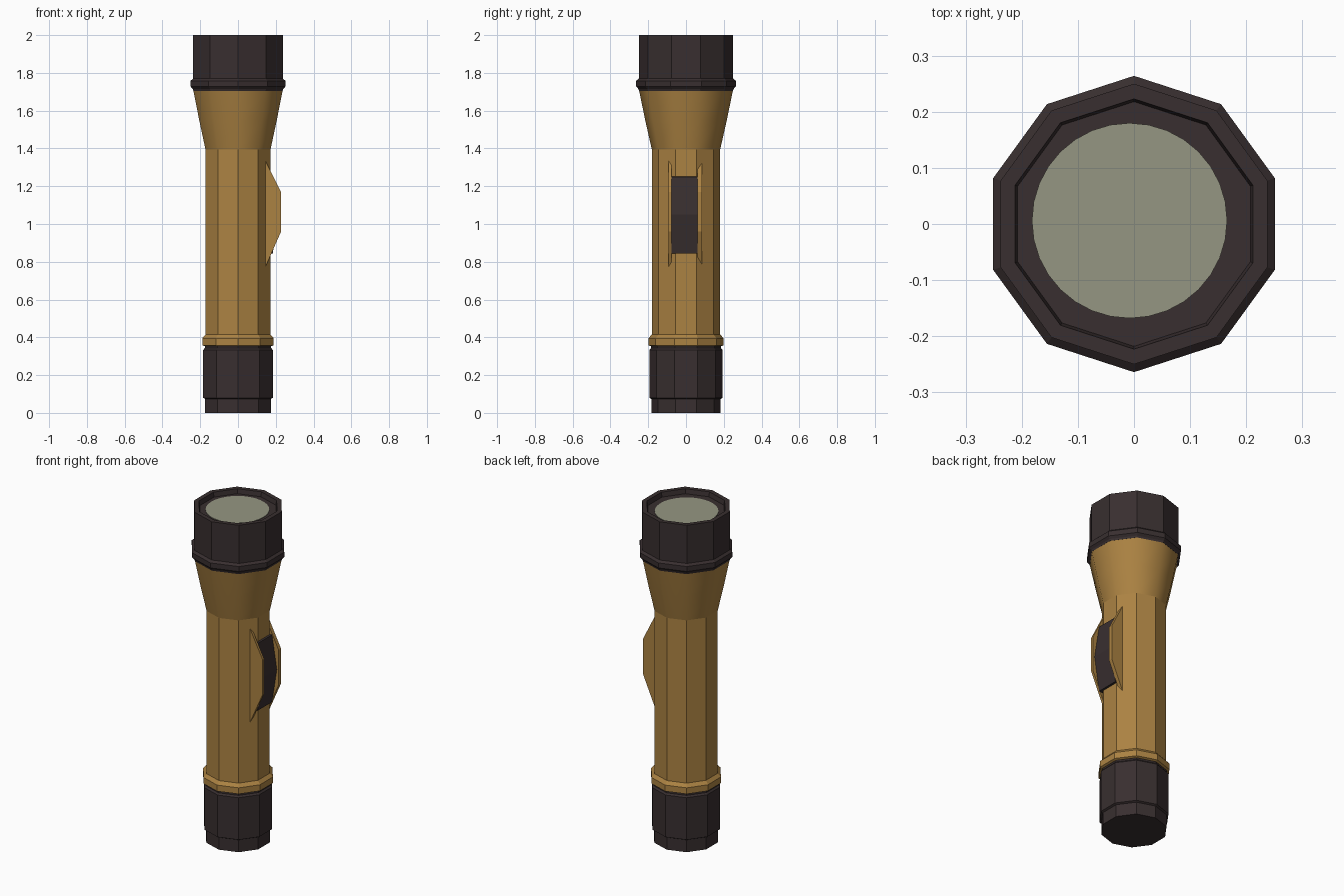
import bpy, bmesh, math

if "Cube" in bpy.data.objects:
    bpy.data.objects.remove(bpy.data.objects["Cube"])

SIDES = 10


def material(name, rgb):
    m = bpy.data.materials.new(name)
    m.diffuse_color = (*rgb, 1.0)
    m.use_nodes = True
    m.node_tree.nodes["Principled BSDF"].inputs["Base Color"].default_value = m.diffuse_color
    return m


yellow = material("ochre_yellow", (0.41, 0.225, 0.055))
black = material("dark_rubber", (0.040, 0.028, 0.029))
glass = material("grey_green_glass", (0.30, 0.305, 0.225))


def finish(bm, name, mat):
    bmesh.ops.recalc_face_normals(bm, faces=bm.faces)
    me = bpy.data.meshes.new(name)
    bm.to_mesh(me)
    bm.free()
    me.materials.append(mat)
    ob = bpy.data.objects.new(name, me)
    bpy.context.collection.objects.link(ob)
    return ob


def lathe(name, profile, mat, sides=SIDES, centre=(0, 0), smooth_above=None):
    """Stack of polygon rings (radius, z), capped at both ends, corner towards +y."""
    bm = bmesh.new()
    rings = []
    for r, z in profile:
        ring = []
        for k in range(sides):
            a = math.pi / 2 + 2 * math.pi * k / sides
            ring.append(bm.verts.new((centre[0] + r * math.cos(a),
                                      centre[1] + r * math.sin(a), z)))
        rings.append(ring)
    for lo, hi in zip(rings, rings[1:]):
        for k in range(sides):
            n = (k + 1) % sides
            f = bm.faces.new((lo[k], lo[n], hi[n], hi[k]))
            if smooth_above is not None:
                f.smooth = min(v.co.z for v in f.verts) > smooth_above
    bm.faces.new(rings[0])
    bm.faces.new(rings[-1])
    return finish(bm, name, mat)


def side_plate(name, outline, y0, y1, mat):
    """Extrude an (x, z) outline from y0 to y1."""
    bm = bmesh.new()
    face = bm.faces.new([bm.verts.new((x, y0, z)) for x, z in outline])
    ext = bmesh.ops.extrude_face_region(bm, geom=[face])
    moved = [e for e in ext["geom"] if isinstance(e, bmesh.types.BMVert)]
    bmesh.ops.translate(bm, verts=moved, vec=(0, y1 - y0, 0))
    return finish(bm, name, mat)


# Tail cap
lathe("tail_cap", [(0.183, 0.0), (0.183, 0.074), (0.194, 0.08), (0.194, 0.333),
                   (0.185, 0.343), (0.185, 0.358)], black)

# Collar, barrel and flared neck
lathe("barrel", [(0.188, 0.353), (0.199, 0.358), (0.199, 0.395), (0.181, 0.415),
                 (0.181, 1.395), (0.216, 1.55), (0.249, 1.71)],
      yellow, smooth_above=1.39)

# Head with ring and shallow recess
lathe("head_bezel", [(0.2485, 1.705), (0.252, 1.715), (0.264, 1.728), (0.264, 1.758),
                     (0.25, 1.77), (0.25, 2.0), (0.223, 2.0), (0.218, 1.972)], black)

# Lens plate
lathe("lens", [(0.174, 1.968), (0.174, 1.975)], glass, sides=32, centre=(-0.008, 0.006))

# Switch guards either side of the button
guard = [(0.14, 1.345), (0.228, 1.17), (0.228, 0.96), (0.145, 0.772), (0.12, 0.80), (0.12, 1.32)]
for name, y0, y1 in (("guard_front", -0.092, -0.077), ("guard_back", 0.061, 0.084)):
    side_plate(name, guard, y0, y1, yellow)

# Peaked switch button
side_plate("switch_button", [(0.13, 1.255), (0.184, 1.25), (0.216, 1.05), (0.184, 0.845), (0.13, 0.84)],
           -0.077, 0.061, black)
